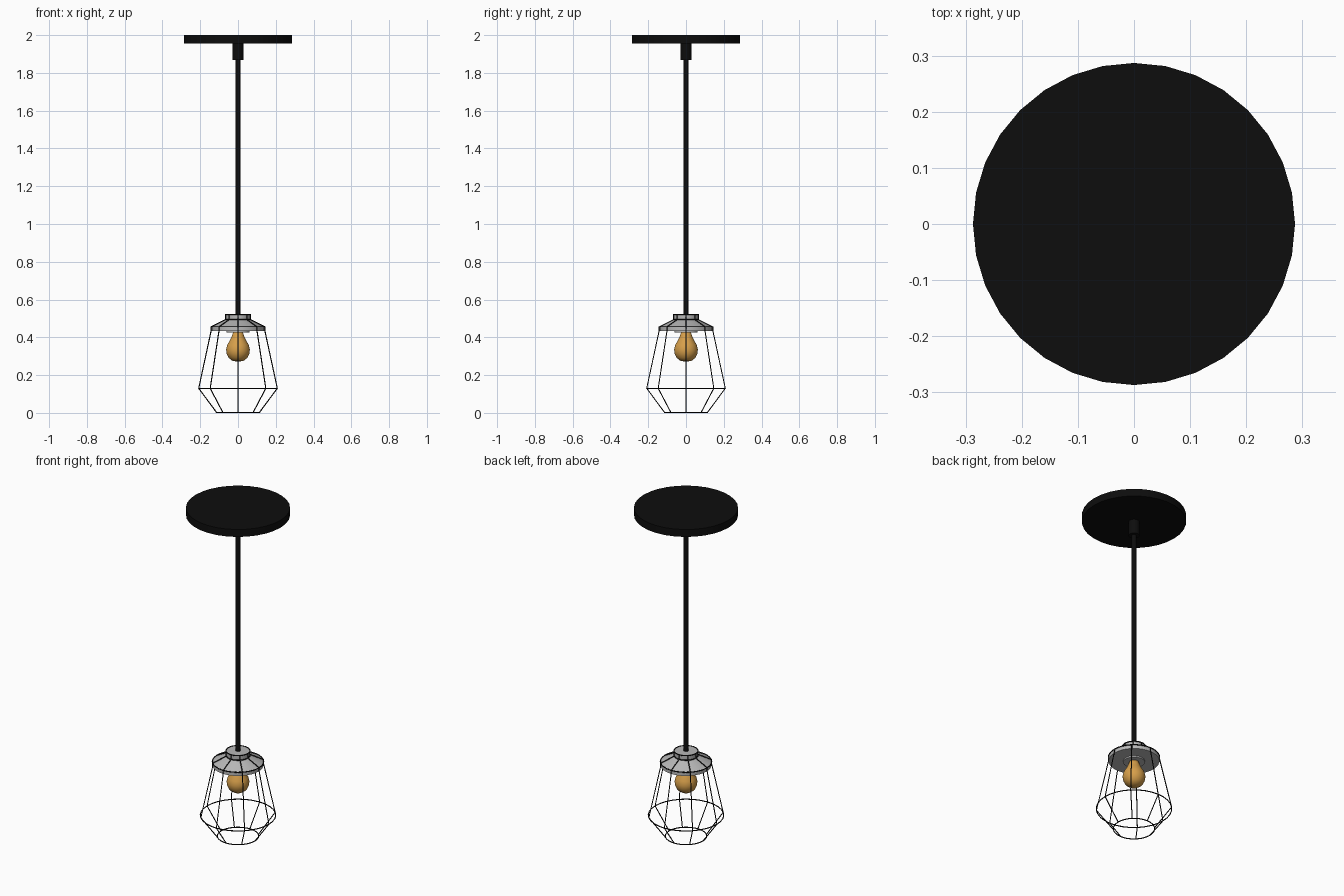
import bpy, bmesh
from math import cos, sin, pi

cube = bpy.data.objects.get("Cube")
if cube:
    bpy.data.objects.remove(cube, do_unlink=True)


def material(name, rgb):
    m = bpy.data.materials.new(name)
    m.use_nodes = True
    m.diffuse_color = (*rgb, 1)
    m.node_tree.nodes["Principled BSDF"].inputs["Base Color"].default_value = (*rgb, 1)
    return m


black = material("matte black", (0.004, 0.004, 0.004))
grey = material("light grey metal", (0.48, 0.48, 0.48))
amber = material("amber glass", (0.68, 0.35, 0.07))


def lathe(name, profile, mat, sides=32, angle=35):
    """Spin a (radius, z) profile around the z axis; radius 0 makes a pole."""
    bm = bmesh.new()
    rings = []
    for r, z in profile:
        n = sides if r else 1
        rings.append([bm.verts.new((r * cos(2 * pi * i / sides), r * sin(2 * pi * i / sides), z))
                      for i in range(n)])
    for a, b in zip(rings, rings[1:]):
        for i in range(sides):
            j = (i + 1) % sides
            loop = [a[i % len(a)], a[j % len(a)], b[j % len(b)], b[i % len(b)]]
            bm.faces.new(list(dict.fromkeys(loop)))
    bmesh.ops.recalc_face_normals(bm, faces=bm.faces)
    mesh = bpy.data.meshes.new(name)
    bm.to_mesh(mesh)
    bm.free()
    mesh.materials.append(mat)
    ob = bpy.data.objects.new(name, mesh)
    bpy.context.collection.objects.link(ob)
    bpy.ops.object.select_all(action="DESELECT")
    ob.select_set(True)
    bpy.context.view_layer.objects.active = ob
    bpy.ops.object.shade_smooth_by_angle(angle=angle * pi / 180)
    return ob


def wires(name, paths, radius, closed=False):
    """Thin round wires following polylines."""
    cu = bpy.data.curves.new(name, "CURVE")
    cu.dimensions = "3D"
    cu.bevel_depth = radius
    cu.bevel_resolution = 1
    cu.use_fill_caps = True
    for path in paths:
        sp = cu.splines.new("POLY")
        sp.points.add(len(path) - 1)
        for p, co in zip(sp.points, path):
            p.co = (*co, 1)
        sp.use_cyclic_u = closed
    cu.materials.append(black)
    ob = bpy.data.objects.new(name, cu)
    bpy.context.collection.objects.link(ob)


# Ceiling mount and suspension
lathe("ceiling_canopy", [(0, 1.955), (0.287, 1.955), (0.287, 2), (0, 2)], black)
lathe("canopy_stem", [(0, 1.868), (0.03, 1.868), (0.03, 1.957), (0, 1.957)], black)
lathe("hanging_rod", [(0, 0.5), (0.013, 0.5), (0.013, 1.9), (0, 1.9)], black, 16)

# Metal cap, socket and bulb
lathe("shade_cap", [(0, 0.522), (0.064, 0.522), (0.064, 0.493), (0.14, 0.455),
                    (0.14, 0.433), (0, 0.433)], grey, angle=20)
lathe("bulb_socket", [(0, 0.437), (0.06, 0.437), (0.06, 0.425), (0, 0.425)], grey)
lathe("bulb", [(0, 0.43), (0.026, 0.428), (0.031, 0.41), (0.042, 0.385), (0.057, 0.36),
               (0.063, 0.335), (0.06, 0.313), (0.049, 0.291), (0.03, 0.276), (0, 0.27)],
      amber, angle=80)

# Wire cage: eight bent ribs and horizontal hoops
RIB = [(0.066, 0.522), (0.066, 0.494), (0.142, 0.456), (0.142, 0.436), (0.208, 0.13), (0.114, 0.003)]
HOOPS = [RIB[0], RIB[1], RIB[2], RIB[4], RIB[5]]
wires("cage_ribs", [[(r * cos(k * pi / 4), r * sin(k * pi / 4), z) for r, z in RIB]
                    for k in range(8)], 0.003)
wires("cage_hoops", [[(r * cos(i * pi / 16), r * sin(i * pi / 16), z) for i in range(32)]
                     for r, z in HOOPS], 0.003, closed=True)
